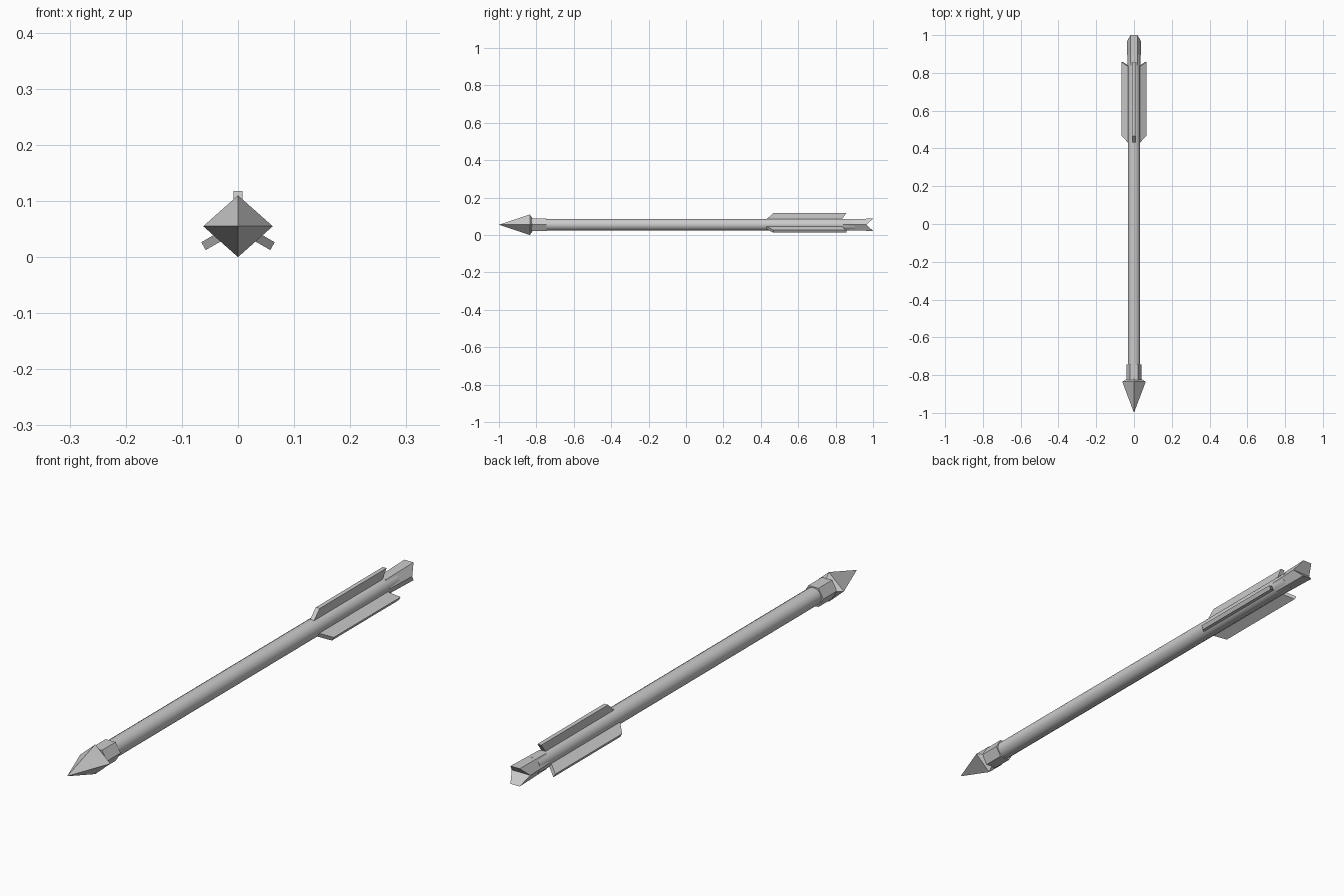
import bpy
import bmesh
from math import cos, sin, pi, radians

if "Cube" in bpy.data.objects:
    bpy.data.objects.remove(bpy.data.objects["Cube"])

ZC = 0.055  # height of the arrow's axis


def make_object(name, bm, smooth=False):
    bmesh.ops.recalc_face_normals(bm, faces=bm.faces[:])
    mesh = bpy.data.meshes.new(name)
    bm.to_mesh(mesh)
    bm.free()
    obj = bpy.data.objects.new(name, mesh)
    bpy.context.collection.objects.link(obj)
    for p in mesh.polygons:
        p.use_smooth = smooth and len(p.vertices) == 4
    return obj


def ring(bm, n, y, rx, rz):
    return [bm.verts.new((rx * cos(2 * pi * i / n), y, ZC + rz * sin(2 * pi * i / n)))
            for i in range(n)]


def bridge(bm, a, b):
    n = len(a)
    for i in range(n):
        bm.faces.new((a[i], a[(i + 1) % n], b[(i + 1) % n], b[i]))


def prism(bm, n, sections):
    rings = [ring(bm, n, *s) for s in sections]
    for a, b in zip(rings, rings[1:]):
        bridge(bm, a, b)
    return rings


# Shaft: smooth round rod
bm = bmesh.new()
rings = prism(bm, 16, [(-0.78, 0.033, 0.032), (0.9, 0.033, 0.032)])
bm.faces.new(rings[0])
bm.faces.new(rings[-1])
make_object("shaft", bm, smooth=True)

# Arrowhead: diamond pyramid with a short tapered back
bm = bmesh.new()
rings = prism(bm, 4, [(-0.835, 0.062, 0.055), (-0.818, 0.035, 0.031)])
tip = bm.verts.new((0, -1, ZC))
for i in range(4):
    bm.faces.new((rings[0][i], rings[0][(i + 1) % 4], tip))
bm.faces.new(rings[-1])
make_object("arrowhead", bm)

# Hexagonal collar behind the head
bm = bmesh.new()
rings = prism(bm, 6, [(-0.825, 0.041, 0.040), (-0.745, 0.041, 0.040)])
bm.faces.new(rings[0])
bm.faces.new(rings[-1])
make_object("collar", bm)

# Nock: hexagonal end with a V notch
bm = bmesh.new()
rings = prism(bm, 6, [(0.84, 0.034, 0.034), (1.0, 0.038, 0.038)])
end = rings[-1]
for i in (0, 3):
    end[i].co.y = 0.965
bm.faces.new(rings[0])
bm.faces.new(end[0:4])
bm.faces.new((end[3], end[4], end[5], end[0]))
make_object("nock", bm)

# Three swept fletching vanes
for name, angle, tip_r in (("top_vane", 90, 0.063), ("left_vane", 210, 0.071),
                           ("right_vane", 330, 0.071)):
    a = radians(angle)
    bm = bmesh.new()
    profile = [(0.412, 0.012), (0.467, tip_r), (0.858, tip_r), (0.82, 0.012)]
    sides = []
    for t in (-0.008, 0.008):
        sides.append([bm.verts.new((r * cos(a) - t * sin(a), y,
                                    ZC + r * sin(a) + t * cos(a))) for y, r in profile])
        bm.faces.new(sides[-1])
    bridge(bm, *sides)
    make_object(name, bm)
